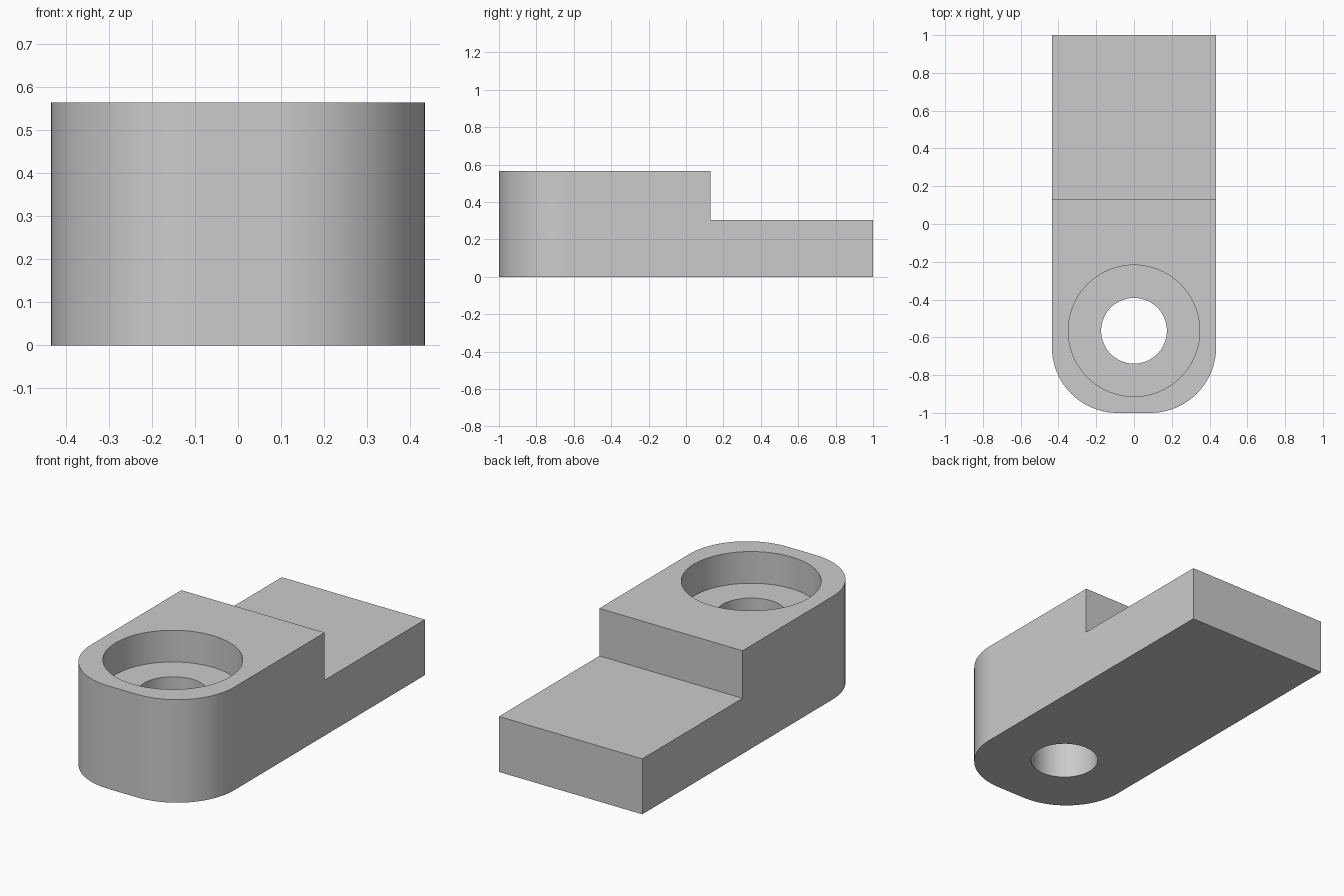
import bpy
import bmesh

default = bpy.data.objects.get("Cube")
if default:
    bpy.data.objects.remove(default, do_unlink=True)

# Main dimensions
U = 2 / 46                      # one design unit
HALF_W, HEIGHT, STEP_Z = 10 * U, 13 * U, 7 * U
STEP_Y, HOLE_Y = -1 + 26 * U, -1 + 10 * U
CORNER_R, BORE_R, HOLE_R, BORE_DEPTH = 8 * U, 8 * U, 4 * U, 4 * U

# Single grey material
grey = bpy.data.materials.new("plain grey")
grey.use_nodes = True
colour = (0.6, 0.6, 0.6, 1)
grey.diffuse_color = colour
grey.node_tree.nodes["Principled BSDF"].inputs["Base Color"].default_value = colour

# Stepped side profile, extruded across the width
profile = [(-1, 0), (1, 0), (1, STEP_Z), (STEP_Y, STEP_Z), (STEP_Y, HEIGHT), (-1, HEIGHT)]
bm = bmesh.new()
side = bm.faces.new([bm.verts.new((-HALF_W, y, z)) for y, z in profile])
extruded = bmesh.ops.extrude_face_region(bm, geom=[side])["geom"]
bmesh.ops.translate(bm, vec=(2 * HALF_W, 0, 0),
                    verts=[g for g in extruded if isinstance(g, bmesh.types.BMVert)])

# Round the two upright front corners
corners = [e for e in bm.edges if all(v.co.y < -0.99 for v in e.verts)
           and abs(e.verts[0].co.z - e.verts[1].co.z) > 0.1]
bmesh.ops.bevel(bm, geom=corners, offset=CORNER_R, offset_type='OFFSET',
                segments=20, profile=0.5, affect='EDGES')
bmesh.ops.recalc_face_normals(bm, faces=bm.faces)
mesh = bpy.data.meshes.new("stepped_block")
bm.to_mesh(mesh)
bm.free()
mesh.materials.append(grey)
block = bpy.data.objects.new("stepped_block", mesh)
bpy.context.collection.objects.link(block)


def bore(name, radius, bottom, top):
    """Cut an upright round hole through the block."""
    bpy.ops.mesh.primitive_cylinder_add(vertices=80, radius=radius, depth=top - bottom,
                                        location=(0, HOLE_Y, (top + bottom) / 2))
    cutter = bpy.context.object
    cutter.name = name
    cutter.hide_render = True
    cutter.data.materials.append(grey)
    cut = block.modifiers.new(name, 'BOOLEAN')
    cut.operation, cut.solver, cut.object = 'DIFFERENCE', 'EXACT', cutter
    bpy.context.view_layer.objects.active = block
    bpy.ops.object.modifier_apply(modifier=cut.name)
    bpy.data.objects.remove(cutter, do_unlink=True)


# Counterbore and through hole
bore("counterbore_cutter", BORE_R, HEIGHT - BORE_DEPTH, HEIGHT + 0.1)
bore("through_hole_cutter", HOLE_R, -0.1, HEIGHT + 0.1)

# Smooth curved walls, keep flat faces flat
bpy.ops.object.select_all(action='DESELECT')
block.select_set(True)
bpy.context.view_layer.objects.active = block
bpy.ops.object.shade_smooth_by_angle(angle=0.52)
weighted = block.modifiers.new("flat_face_normals", 'WEIGHTED_NORMAL')
weighted.keep_sharp = True
